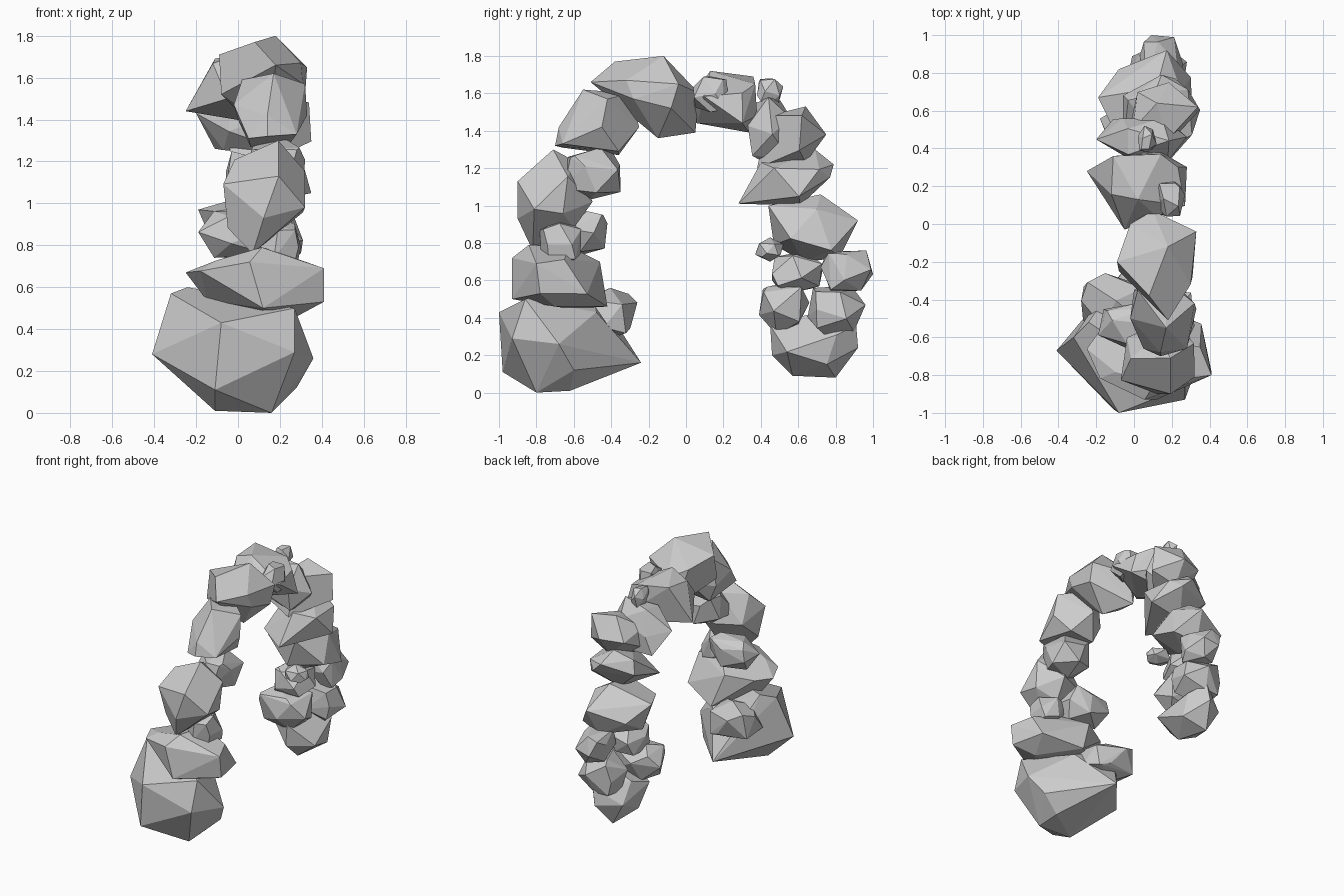
import bpy, bmesh, random
from mathutils import Vector, Euler

if "Cube" in bpy.data.objects:
    bpy.data.objects.remove(bpy.data.objects["Cube"])

rng = random.Random(7)


def hull(name, points):
    """Flat-faced convex boulder around a handful of points."""
    bm = bmesh.new()
    for p in points:
        bm.verts.new(p)
    bmesh.ops.convex_hull(bm, input=bm.verts[:])
    loose = [v for v in bm.verts if not v.link_faces]
    bmesh.ops.delete(bm, geom=loose, context='VERTS')
    bmesh.ops.dissolve_limit(bm, angle_limit=0.12, verts=bm.verts[:], edges=bm.edges[:])
    bmesh.ops.recalc_face_normals(bm, faces=bm.faces[:])
    mesh = bpy.data.meshes.new(name)
    bm.to_mesh(mesh)
    bm.free()
    ob = bpy.data.objects.new(name, mesh)
    bpy.context.collection.objects.link(ob)


def boulder(name, x0, x1, outline, extra=()):
    """Large stone: side outline (y, z) in the middle, shrunken facets at both x ends."""
    n, w = len(outline), x1 - x0
    cy = sum(p[0] for p in outline) / n
    cz = sum(p[1] for p in outline) / n
    pts = list(extra)
    for i, (y, z) in enumerate(outline):
        pts.append((x0 + w * rng.uniform(.32, .68), y, z))
        for side in (0, 1):
            if (i + side) % 2 == 0:
                d = rng.uniform(0, .16) if i > 1 else 0
                s = rng.uniform(.5, .72)
                pts.append((x0 + w * abs(side - d), cy + (y - cy) * s, cz + (z - cz) * s))
    hull(name, pts)


def stone(name, xr, yr, zr):
    """Small stone: rotated, jittered icosahedron with a few blunt corners, fitted into a box."""
    bm = bmesh.new()
    bmesh.ops.create_icosphere(bm, subdivisions=1, radius=1)
    rot = Euler([rng.uniform(0, 3) for _ in range(3)]).to_matrix()
    pts = [rot @ v.co * rng.uniform(.88, 1.08) for v in bm.verts]
    bm.free()
    for _ in range(5):
        pts.append(Vector([rng.choice((-1, 1)) * rng.uniform(.5, .75) for _ in range(3)]))
    for k, (a, b) in enumerate((xr, yr, zr)):
        lo, hi = min(p[k] for p in pts), max(p[k] for p in pts)
        for p in pts:
            p[k] = a + (p[k] - lo) / (hi - lo) * (b - a)
    hull(name, pts)


# Front leg, from the ground up
hull("front_base_boulder",
     [(-.41, -.67, .28), (-.32, -.6, .57), (-.24, -.52, .6), (-.08, -1, .43), (.27, -.86, .5),
      (-.11, -.98, .11), (-.11, -.8, .01), (.16, -.8, 0), (.16, -.62, .01), (.36, -.68, .26),
      (.28, -.6, .12), (.27, -.93, .29), (-.05, -.24, .16), (.12, -.48, .43), (-.2, -.42, .38)])
boulder("front_second_boulder", -.18, .36,
        [(-.93, .72), (-.93, .5), (-.62, .45), (-.42, .46), (-.46, .7), (-.62, .78), (-.84, .79)],
        [(-.25, -.66, .67), (.41, -.8, .69), (.41, -.78, .53), (.28, -.7, .46)])
stone("front_inner_low_stone", (-.28, .08), (-.56, -.26), (.28, .56))
stone("front_wedge_stone_left", (-.19, .15), (-.66, -.42), (.74, .97))
stone("front_wedge_stone_right", (.08, .3), (-.78, -.56), (.69, .93))
boulder("front_third_boulder", -.07, .32,
        [(-.9, 1.13), (-.9, .93), (-.82, .76), (-.6, .88), (-.5, 1.02), (-.58, 1.23), (-.71, 1.3)])
stone("front_inner_high_stone", (.03, .32), (-.65, -.35), (1.03, 1.31))
hull("front_shoulder_boulder",
     [(-.02, -.5, 1.47), (.02, -.35, 1.59), (.17, -.55, 1.62), (.17, -.3, 1.6), (.32, -.42, 1.57),
      (.33, -.45, 1.42), (.28, -.66, 1.33), (.05, -.66, 1.31), (.14, -.7, 1.32), (.14, -.68, 1.42),
      (.06, -.36, 1.27), (.25, -.36, 1.29), (.15, -.25, 1.42), (0, -.35, 1.4)])

# Crown of the arch
hull("crown_boulder",
     [(-.09, -.2, 1.71), (-.08, -.25, 1.52), (.18, -.12, 1.8), (.33, -.04, 1.65), (.32, -.08, 1.52),
      (.1, .07, 1.6), (.05, .05, 1.39), (.15, -.15, 1.36), (.31, -.28, 1.57), (.18, -.51, 1.66),
      (.08, -.38, 1.77), (.12, -.38, 1.57), (.3, -.32, 1.67), (-.02, 0, 1.66)])
boulder("crown_back_boulder", -.13, .28,
        [(.06, 1.44), (.34, 1.39), (.38, 1.48), (.37, 1.65), (.13, 1.72), (.04, 1.6)],
        [(-.25, .28, 1.44), (-.05, -.03, 1.5), (-.11, .36, 1.69)])
stone("crown_pebble", (.11, .27), (.04, .23), (1.5, 1.69))
stone("back_shoulder_stone", (-.2, .28), (.33, .56), (1.24, 1.58))
stone("back_shoulder_pebble", (.02, .12), (.38, .52), (1.54, 1.68))

# Back leg, from the top down
boulder("back_shoulder_boulder", -.04, .35,
        [(.38, 1.2), (.64, 1.23), (.75, 1.38), (.64, 1.53), (.44, 1.48)])
boulder("back_upper_boulder", -.06, .35,
        [(.28, 1.01), (.61, 1.0), (.77, 1.15), (.79, 1.22), (.69, 1.3), (.4, 1.23)])
boulder("back_middle_boulder", -.11, .31,
        [(.44, 1.0), (.47, .79), (.63, .7), (.82, .72), (.92, .92), (.72, 1.06)],
        [(-.19, .67, .97), (-.08, .82, .85)])
stone("back_inner_pebble", (.08, .25), (.37, .52), (.7, .83))
stone("back_wedge_stone_inner", (-.08, .2), (.46, .73), (.53, .76))
stone("back_wedge_stone_outer", (.03, .26), (.72, 1.0), (.54, .76))
stone("back_low_stone_inner", (-.18, .22), (.39, .66), (.31, .59))
stone("back_low_stone_outer", (-.04, .28), (.65, .96), (.31, .57))
boulder("back_base_boulder", -.08, .25,
        [(.45, .36), (.46, .2), (.57, .09), (.8, .08), (.92, .24), (.91, .36), (.7, .43)])
